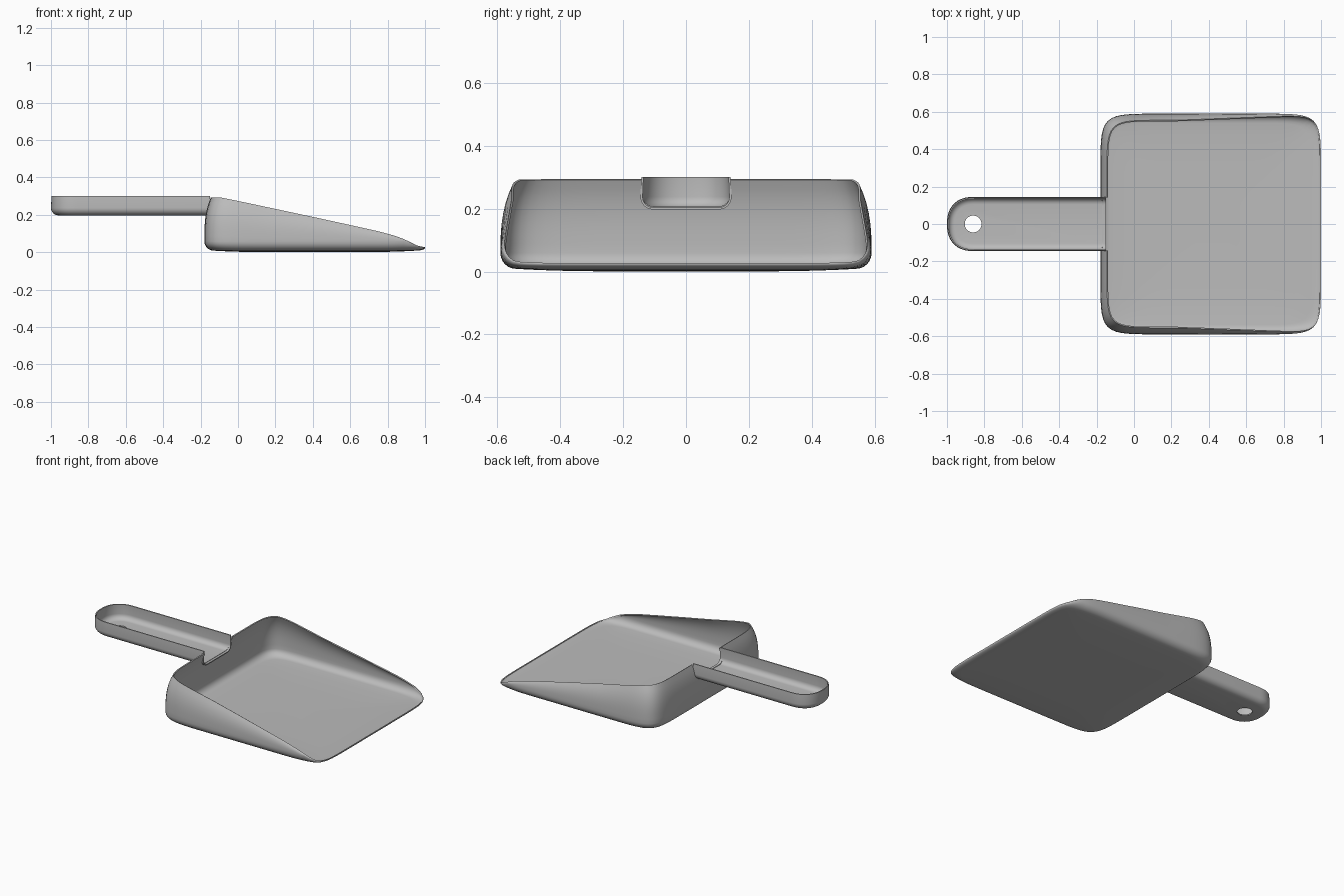
import bpy, bmesh, math

if "Cube" in bpy.data.objects:
    bpy.data.objects.remove(bpy.data.objects["Cube"], do_unlink=True)

grey = bpy.data.materials.new("grey plastic")
grey.use_nodes = True
grey.diffuse_color = (0.5, 0.5, 0.5, 1)
grey.node_tree.nodes["Principled BSDF"].inputs["Base Color"].default_value = (0.5, 0.5, 0.5, 1)


def make_object(name, bm):
    mesh = bpy.data.meshes.new(name)
    bm.to_mesh(mesh)
    bm.free()
    obj = bpy.data.objects.new(name, mesh)
    bpy.context.collection.objects.link(obj)
    mesh.materials.append(grey)
    return obj


def bridge(bm, inner, outer, closed):
    """Join two rings, with faces turned to the outside of the shell."""
    n = len(inner)
    for j in range(n if closed else n - 1):
        k = (j + 1) % n
        bm.faces.new((inner[j], inner[k], outer[k], outer[j]))


def finish(obj, cutter):
    """Thicken the shell inward, cut it, and smooth it."""
    shell = obj.modifiers.new("shell", 'SOLIDIFY')
    shell.thickness, shell.offset = 0.007, -1
    cut = obj.modifiers.new("cut", 'BOOLEAN')
    cut.operation, cut.solver, cut.object = 'DIFFERENCE', 'EXACT', cutter
    bpy.ops.object.select_all(action='DESELECT')
    bpy.context.view_layer.objects.active = obj
    obj.select_set(True)
    for modifier in list(obj.modifiers):
        bpy.ops.object.modifier_apply(modifier=modifier.name)
    bpy.ops.object.shade_smooth_by_angle(angle=math.radians(40))
    bpy.data.objects.remove(cutter, do_unlink=True)


# Pan: a rounded square tray whose rim slopes down to the front lip
HALF, CENTRE, FILLET, CURL = 0.59, 0.41, 0.05, 0.035
RIM = [(-0.2, 0.297), (-0.12, 0.295), (0, 0.272), (0.4, 0.192), (0.6, 0.15), (0.75, 0.117),
       (0.82, 0.099), (0.88, 0.079), (0.93, 0.055), (0.965, 0.036), (1, 0.03)]


def rim_height(x):
    for (x0, z0), (x1, z1) in zip(RIM, RIM[1:]):
        if x <= x1:
            return z0 + (z1 - z0) * (x - x0) / (x1 - x0)
    return RIM[-1][1]


def floor_height(r):
    return 0.003 + 0.012 * r ** 4


def outline(count, power=10):
    for j in range(count):
        a = math.tau * j / count
        c, s = math.cos(a), math.sin(a)
        r = HALF / (abs(c) ** power + abs(s) ** power) ** (1 / power)
        yield r * c, r * s


bm = bmesh.new()
plan = list(outline(192))
rings = []
for i in range(1, 9):                                  # floor
    r = i / 8 * (1 - FILLET / HALF)
    rings.append([bm.verts.new((CENTRE + x * r, y * r, floor_height(r))) for x, y in plan])
base = floor_height(1 - FILLET / HALF)
steps = [("fillet", i / 6) for i in range(1, 7)] + [("wall", i / 8) for i in range(1, 9)]
for kind, t in steps:                                  # rounded foot, then wall
    ring = []
    for x, y in plan:
        top = rim_height(CENTRE + x)
        foot = min(FILLET, 0.8 * (top - base))
        if kind == "fillet":
            a = t * math.pi / 2
            z, inset = base + foot * (1 - math.cos(a)), FILLET * (1 - math.sin(a))
        else:
            z = base + foot + (top - base - foot) * t
            inset = CURL * t ** 3 * min(1, (top - 0.03) / 0.2)
        r = 1 - inset / HALF
        ring.append(bm.verts.new((CENTRE + x * r, y * r, z)))
    rings.append(ring)
bm.faces.new(reversed(rings[0]))
for inner, outer in zip(rings, rings[1:]):
    bridge(bm, inner, outer, True)
pan = make_object("pan", bm)

# Notch in the back wall where the handle opens into the pan
bm = bmesh.new()
bmesh.ops.create_cube(bm, size=1)
for v in bm.verts:
    v.co = (v.co.x * 0.2 - 0.18, v.co.y * 0.284, v.co.z * 0.3 + 0.36)
edges = [e for e in bm.edges if abs(e.verts[0].co.x - e.verts[1].co.x) > 0.1]
bmesh.ops.bevel(bm, geom=edges, offset=0.04, segments=6, profile=0.5, affect='EDGES')
notch = make_object("notch_cutter", bm)
notch.hide_render = True
finish(pan, notch)

# Handle: a round-ended trough, open on top and toward the pan
WIDTH, END, ROUND, LOW, HIGH = 0.145, -0.15, 0.04, 0.2, 0.304


def handle_ring(bm, inset, z):
    w = WIDTH - inset
    half = [(END, w)]
    for i in range(17):
        a = math.pi / 2 * i / 16
        c, s = math.cos(a) ** 0.85, math.sin(a) ** 0.85
        half.append((-1 + WIDTH - w * s, w * c))
    half[-1] = (half[-1][0], 0)
    points = half + [(x, -y) for x, y in reversed(half[:-1])]
    return [bm.verts.new((x, y, z)) for x, y in points]


bm = bmesh.new()
rings = []
for i in range(7):
    a = math.pi / 2 * i / 6
    rings.append(handle_ring(bm, ROUND * (1 - math.sin(a)), LOW + ROUND * (1 - math.cos(a))))
rings.append(handle_ring(bm, 0.003, HIGH))
bm.faces.new(reversed(rings[0]))
for inner, outer in zip(rings, rings[1:]):
    bridge(bm, inner, outer, False)
handle = make_object("handle", bm)

# Hanging hole
bm = bmesh.new()
bmesh.ops.create_cone(bm, cap_ends=True, segments=40, radius1=0.045, radius2=0.045, depth=0.2)
bmesh.ops.translate(bm, verts=bm.verts, vec=(-0.86, 0, 0.2))
hole = make_object("hole_cutter", bm)
hole.hide_render = True
finish(handle, hole)

# Rest the pan on the ground
lowest = min(v.co.z for v in pan.data.vertices)
for obj in (pan, handle):
    obj.location.z -= lowest
